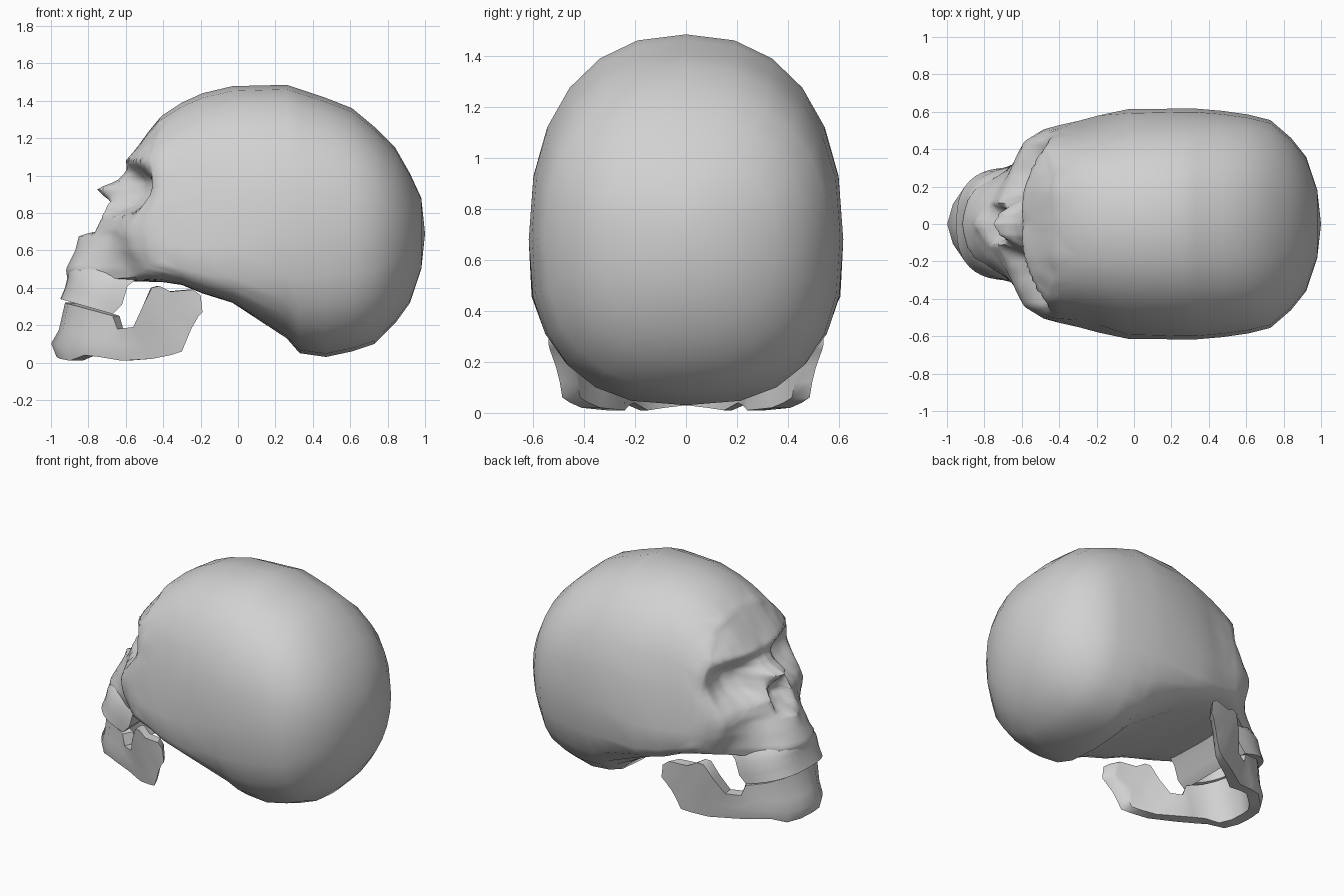
import bpy, bmesh, math
from mathutils import Vector

if "Cube" in bpy.data.objects:
    bpy.data.objects.remove(bpy.data.objects["Cube"])

bone = bpy.data.materials.new("bone_grey")
bone.use_nodes = True
BONE_COLOUR = (0.64, 0.64, 0.64, 1)
bone.diffuse_color = BONE_COLOUR
bone.node_tree.nodes["Principled BSDF"].inputs["Base Color"].default_value = BONE_COLOUR


def finish(name, bm, angle):
    bmesh.ops.recalc_face_normals(bm, faces=bm.faces[:])
    mesh = bpy.data.meshes.new(name)
    bm.to_mesh(mesh)
    bm.free()
    obj = bpy.data.objects.new(name, mesh)
    bpy.context.collection.objects.link(obj)
    mesh.materials.append(bone)
    bpy.ops.object.select_all(action="DESELECT")
    obj.select_set(True)
    bpy.context.view_layer.objects.active = obj
    bpy.ops.object.shade_smooth_by_angle(angle=math.radians(angle))


def bridge(bm, a, b):
    for i in range(len(a)):
        j = (i + 1) % len(a)
        bm.faces.new((a[i], a[j], b[j], b[i]))


def fan(bm, ring, tip):
    for i in range(len(ring)):
        bm.faces.new((ring[i], ring[(i + 1) % len(ring)], tip))


def lerp(a, b, t):
    return a + (b - a) * t


def sample(keys, values, k):
    # piecewise linear lookup on rising keys
    k = min(max(k, keys[0]), keys[-1])
    for i in range(len(keys) - 1):
        if k <= keys[i + 1]:
            return lerp(values[i], values[i + 1], (k - keys[i]) / (keys[i + 1] - keys[i]))


# Cranium sections: x, top, widest height, bottom, half width, upper and lower roundness
SECTIONS = [
    (-.40, 1.325, .62, .43, .53, 2.5, 4.5),
    (-.30, 1.39, .62, .415, .555, 2.4, 5),
    (-.19, 1.44, .62, .37, .585, 2.3, 5),
    (-.03, 1.478, .62, .32, .615, 2.3, 4.5),
    (.26, 1.485, .68, .13, .617, 2.3, 3),
    (.33, 1.462, .68, .05, .617, 2.3, 2.6),
    (.47, 1.415, .70, .03, .605, 2.3, 2.6),
    (.61, 1.36, .70, .06, .585, 2.3, 2.6),
    (.73, 1.26, .70, .10, .555, 2.3, 2.5),
    (.84, 1.15, .70, .21, .46, 2.3, 2.3),
    (.92, 1.01, .69, .32, .36, 2.2, 2.2),
    (.98, .88, .69, .50, .18, 2, 2),
]
CORNERS = 24
SPLITS = 4


def corner(sec, i):
    x, top, middle, bottom, width, upper, lower = sec
    a = math.tau * i / CORNERS
    c, s = math.cos(a), math.sin(a)
    e = 2 / (upper if s >= 0 else lower)
    y = math.copysign(abs(c) ** e, c) * width
    z = middle + math.copysign(abs(s) ** e, s) * (top - middle if s >= 0 else middle - bottom)
    # hollow of the temple
    y *= 1 - .06 * math.exp(-((x + .24) / .15) ** 2 - ((z - .92) / .22) ** 2)
    return Vector((x, y, z))


# Face depth: one line per height, sampled outward from the midline
ACROSS = [0, .06, .11, .18, .27, .36, .44, .52]
FACE = {
    .43: [-.91, -.90, -.89, -.85, -.68, -.54, -.46, -.40],
    .50: [-.92, -.91, -.90, -.86, -.71, -.58, -.51, -.42],
    .60: [-.87, -.86, -.84, -.79, -.69, -.62, -.57, -.45],
    .68: [-.85, -.81, -.78, -.73, -.67, -.63, -.59, -.46],
    .71: [-.72, -.72, -.76, -.72, -.67, -.63, -.59, -.46],
    .78: [-.64, -.66, -.73, -.69, -.64, -.60, -.55, -.45],
    .84: [-.65, -.67, -.70, -.56, -.50, -.49, -.51, -.43],
    .90: [-.73, -.71, -.65, -.51, -.46, -.46, -.47, -.41],
    .93: [-.755, -.72, -.63, -.50, -.45, -.45, -.46, -.41],
    .97: [-.65, -.63, -.58, -.50, -.45, -.45, -.46, -.40],
    1.02: [-.60, -.59, -.57, -.54, -.50, -.48, -.46, -.40],
    1.08: [-.59, -.60, -.60, -.59, -.56, -.52, -.45, -.40],
    1.15: [-.54, -.54, -.54, -.535, -.51, -.45, -.41, -.40],
    1.24: [-.475, -.47, -.47, -.46, -.42, -.40, -.40, -.40],
    1.33: [-.40] * 8,
}
HEIGHTS = list(FACE)


def face_depth(y, z):
    return sample(HEIGHTS, [sample(ACROSS, row, abs(y)) for row in FACE.values()], z)


# Skull: rings along the braincase, then a finer relief that closes the front
bm = bmesh.new()
rings = [[bm.verts.new(corner(s, i)) for i in range(CORNERS)] for s in SECTIONS]
for a, b in zip(rings[1:], rings[2:]):
    bridge(bm, a, b)
fan(bm, rings[-1], bm.verts.new((1, 0, .69)))
rim = []
for i, v in enumerate(rings[0]):
    end = rings[0][(i + 1) % CORNERS]
    strip = [v] + [bm.verts.new(v.co.lerp(end.co, k / SPLITS)) for k in range(1, SPLITS)]
    rim += strip
    bm.faces.new(strip + [end, rings[1][(i + 1) % CORNERS], rings[1][i]])
STEPS = 28
hub = Vector((0, 0, .86))
previous = rim
for k in range(STEPS - 1, 0, -1):
    ring = []
    for v in rim:
        p = hub.lerp(v.co, k / STEPS)
        p.x = face_depth(p.y, p.z)
        ring.append(bm.verts.new(p))
    bridge(bm, previous, ring)
    previous = ring
fan(bm, previous, bm.verts.new((face_depth(0, hub.z), 0, hub.z)))
finish("skull", bm, 60)

# Upper jaw: D-shaped levels with front x, front z, back x, back z, half width
LEVELS = [
    (-.95, .34, -.67, .26, .30),
    (-.925, .40, -.62, .31, .305),
    (-.91, .46, -.59, .41, .305),
    (-.905, .50, -.50, .48, .285),
    (-.82, .61, -.45, .60, .20),
]
ARCH = 20
bm = bmesh.new()
rings = []
for xf, zf, xb, zb, width in LEVELS:
    ring = []
    for i in range(ARCH + 1):
        a = math.pi * (i / ARCH - .5)
        t = 1 - max(0, math.cos(a)) ** .85
        y = width * math.copysign(abs(math.sin(a)) ** .75, a)
        ring.append(bm.verts.new((lerp(xf, xb, t), y, lerp(zf, zb, t))))
    rings.append(ring)
for a, b in zip(rings, rings[1:]):
    bridge(bm, a, b)
bm.faces.new(rings[-1])
# raised palate
palate = [bm.verts.new((lerp(v.co.x, -.66, .28), v.co.y * .72, v.co.z + .01)) for v in rings[0]]
roof = [bm.verts.new(v.co + Vector((0, 0, .09))) for v in palate]
bridge(bm, rings[0], palate)
bridge(bm, palate, roof)
bm.faces.new(roof)
finish("upper_jaw", bm, 50)

# Lower jaw: bottom x, z, y then top x, z, y, from the chin to the hinge
STATIONS = [
    (-.97, .03, 0, -.925, .32, 0),
    (-.95, .02, .10, -.91, .315, .10),
    (-.90, .01, .18, -.87, .305, .19),
    (-.82, .04, .25, -.80, .285, .26),
    (-.74, .03, .28, -.67, .25, .305),
    (-.62, .01, .31, -.645, .18, .32),
    (-.46, .02, .41, -.56, .19, .37),
    (-.36, .04, .455, -.51, .30, .43),
    (-.30, .06, .485, -.46, .40, .465),
    (-.275, .12, .495, -.42, .41, .48),
    (-.25, .18, .51, -.36, .38, .50),
    (-.21, .25, .535, -.24, .39, .53),
    (-.19, .27, .54, -.20, .36, .54),
]
bm = bmesh.new()


def jaw_section(station, side):
    low, high = [Vector((x, y * side, z)) for x, z, y in (station[:3], station[3:])]
    outer = [low.lerp(high, t) for t in (0, .25, .5, 1)]
    inward = [Vector((-.5 - p.x, -p.y, 0)).normalized() for p in outer]
    inner = [p + d * .075 for p, d in zip(outer, inward)]
    # chin swelling
    chin = max(0, 1 - abs(low.y) / .36)
    outer[1] -= inward[1] * .04 * chin
    outer[2] -= inward[2] * .01 * chin
    return [bm.verts.new(p) for p in outer + inner[::-1]]


loops = [jaw_section(s, -1) for s in reversed(STATIONS[1:])]
loops += [jaw_section(s, 1) for s in STATIONS]
for a, b in zip(loops, loops[1:]):
    bridge(bm, a, b)
bm.faces.new(loops[0])
bm.faces.new(loops[-1])
finish("lower_jaw", bm, 50)
